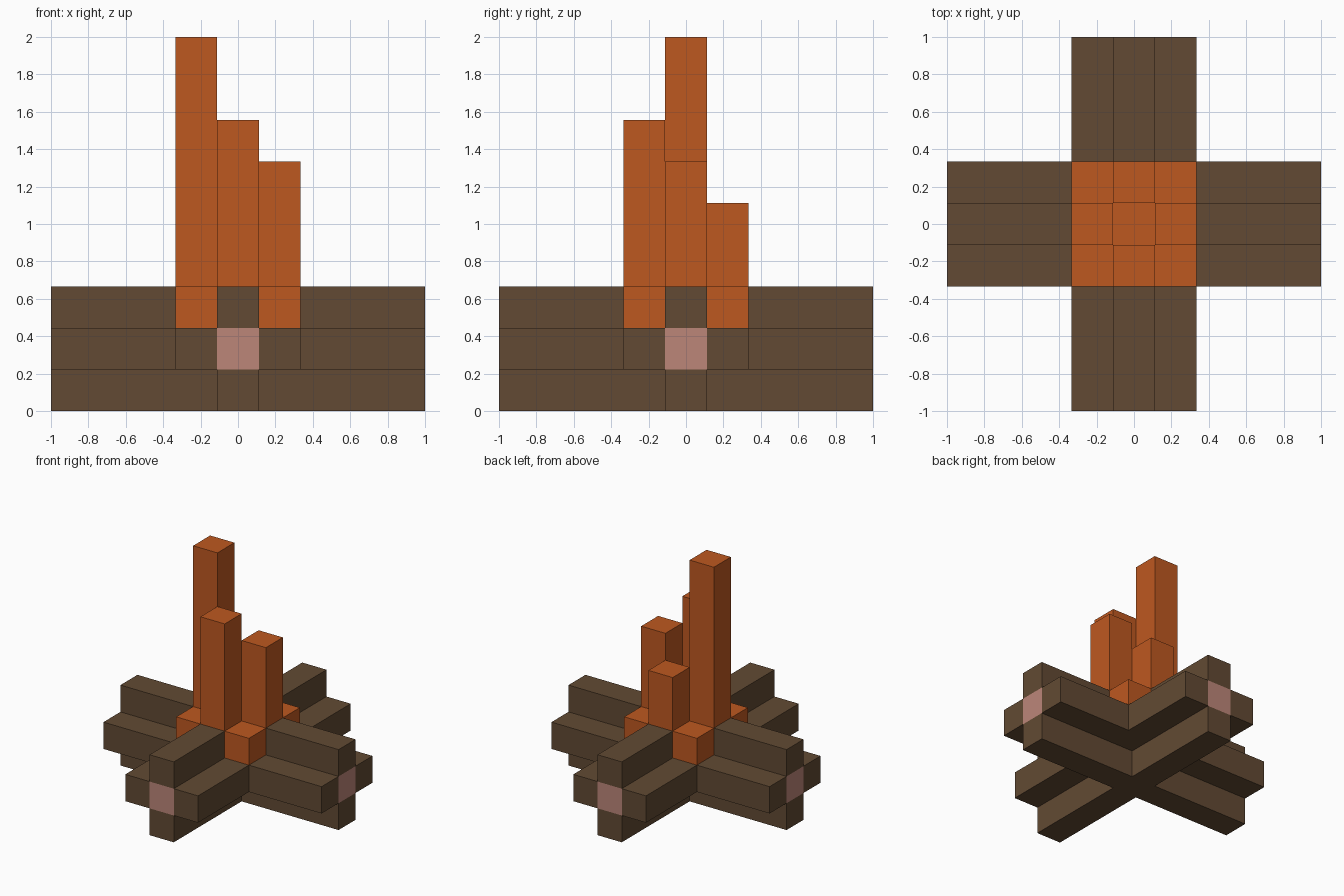
import bpy, bmesh, math
from mathutils import Matrix, Vector

if "Cube" in bpy.data.objects:
    bpy.data.objects.remove(bpy.data.objects["Cube"], do_unlink=True)

U = 2 / 9  # one block


def material(name, rgb):
    m = bpy.data.materials.new(name)
    m.use_nodes = True
    m.diffuse_color = (*rgb, 1)
    bsdf = next(n for n in m.node_tree.nodes if n.type == 'BSDF_PRINCIPLED')
    bsdf.inputs["Base Color"].default_value = (*rgb, 1)
    return m


bark = material("brown bark", (0.122, 0.0685, 0.0331))
cut_wood = material("pink cut wood", (0.503, 0.238, 0.191))
flame = material("orange flame", (0.515, 0.098, 0.0144))


def finish(name, bm, mats):
    bmesh.ops.recalc_face_normals(bm, faces=bm.faces)
    mesh = bpy.data.meshes.new(name)
    bm.to_mesh(mesh)
    bm.free()
    for m in mats:
        mesh.materials.append(m)
    obj = bpy.data.objects.new(name, mesh)
    bpy.context.collection.objects.link(obj)
    return obj


def block(name, x, y, z0, z1, sx, sy, mat):
    """Box in block units, standing from z0 to z1."""
    bm = bmesh.new()
    place = Matrix.Translation(Vector((x, y, (z0 + z1) / 2)) * U)
    size = Matrix.Diagonal((sx * U, sy * U, (z1 - z0) * U, 1))
    bmesh.ops.create_cube(bm, size=1, matrix=place @ size)
    return finish(name, bm, [mat])


def log_arm(name, angle):
    """Cross-shaped log section running outwards, with a pale heart at its end."""
    bm = bmesh.new()
    corners = ((-.5, -.5), (.5, -.5), (.5, .5), (-.5, .5))
    for cy, cz in ((0, .5), (-1, 1.5), (0, 1.5), (1, 1.5), (0, 2.5)):
        bm.faces.new([bm.verts.new((1.5 * U, (cy + a) * U, (cz + b) * U))
                      for a, b in corners])
    bmesh.ops.remove_doubles(bm, verts=bm.verts, dist=1e-4)
    ext = bmesh.ops.extrude_face_region(bm, geom=bm.faces[:], use_keep_orig=True)
    bmesh.ops.translate(bm, vec=(3 * U, 0, 0),
                        verts=[g for g in ext["geom"] if isinstance(g, bmesh.types.BMVert)])
    # heart of the log on the outer end
    for f in bm.faces:
        c = f.calc_center_median()
        if (c - Vector((4.5 * U, 0, 1.5 * U))).length < 0.01:
            f.material_index = 1
    bmesh.ops.rotate(bm, verts=bm.verts, matrix=Matrix.Rotation(angle, 3, 'Z'))
    return finish(name, bm, [bark, cut_wood])


# Four log arms
for i, side in enumerate(("left", "back", "right", "front")):
    log_arm(f"log_arm_{side}", i * math.pi / 2)

# Crossing of the logs
block("log_core_slab", 0, 0, 1, 2, 3, 3, bark)
block("log_core_beam_x", 0, 0, 0, 1, 3, 1, bark)
block("log_core_beam_y", 0, 0, 0, 1, 1, 3, bark)

# Fire bed and the four flame columns
block("fire_bed", 0, 0, 2, 3, 3, 3, flame)
for side, x, y, top in (("right", -1, 0, 9), ("front", 0, -1, 7),
                        ("left", 1, 0, 6), ("back", 0, 1, 5)):
    block(f"flame_{side}", x, y, 3, top, 1, 1, flame)
